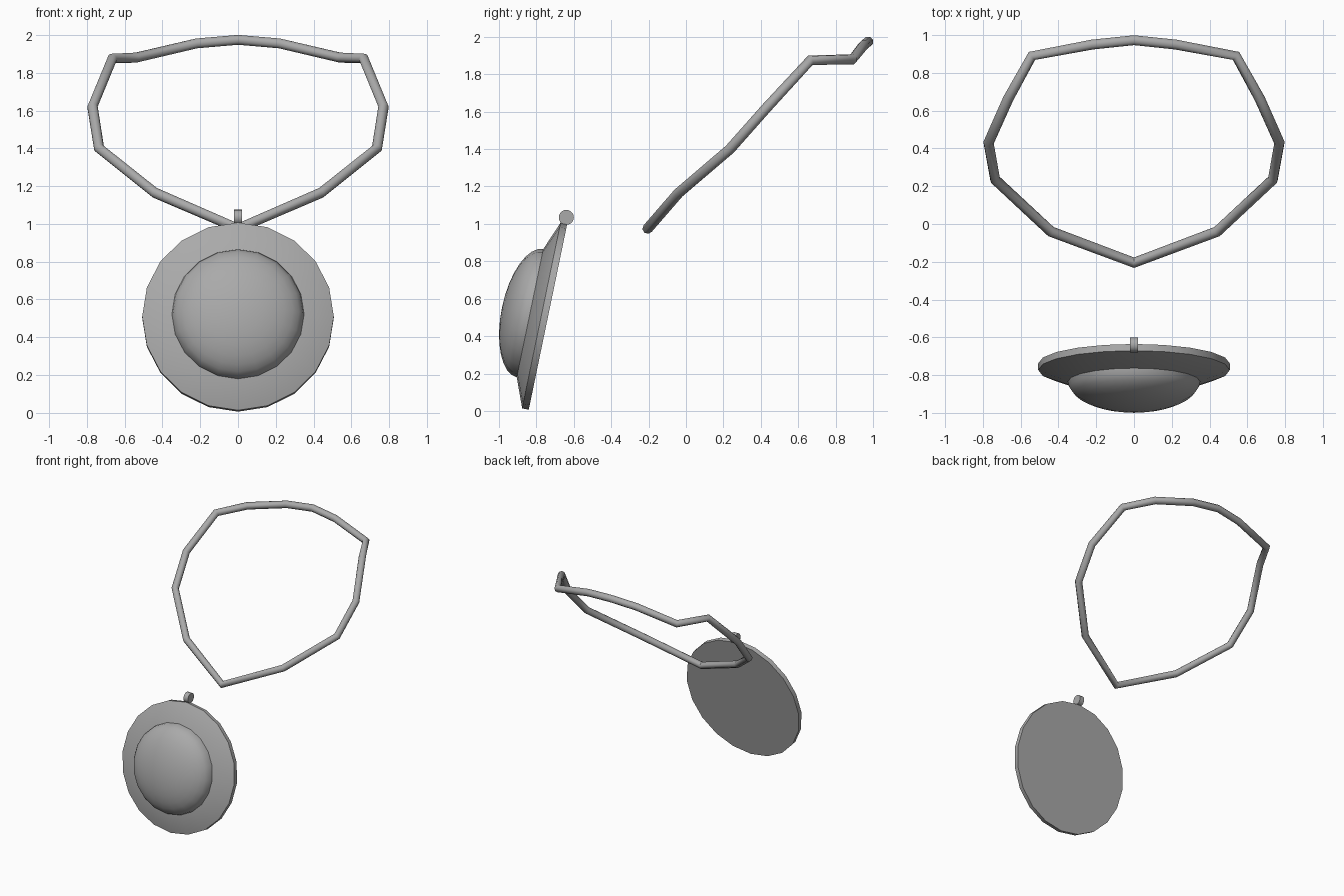
import bpy, bmesh, math
from mathutils import Matrix, Vector

if "Cube" in bpy.data.objects:
    bpy.data.objects.remove(bpy.data.objects["Cube"])

metal = bpy.data.materials.new("grey_metal")
metal.diffuse_color = (0.4, 0.4, 0.4, 1)
metal.use_nodes = True
metal.node_tree.nodes["Principled BSDF"].inputs["Base Color"].default_value = metal.diffuse_color


def finish(ob, angle):
    ob.data.materials.clear()
    ob.data.materials.append(metal)
    bpy.ops.object.select_all(action='DESELECT')
    ob.select_set(True)
    bpy.context.view_layer.objects.active = ob
    bpy.ops.object.shade_smooth_by_angle(angle=math.radians(angle))


def lathe(name, profile, sides, matrix, angle):
    """Revolve (radius, height) points about local z, then place the result."""
    bm = bmesh.new()
    pts = [bm.verts.new((r, 0, h)) for r, h in profile]
    edges = [bm.edges.new(p) for p in zip(pts, pts[1:])]
    bmesh.ops.spin(bm, geom=pts + edges, axis=(0, 0, 1), cent=(0, 0, 0),
                   angle=2 * math.pi, steps=sides)
    bmesh.ops.remove_doubles(bm, verts=bm.verts, dist=1e-4)
    bmesh.ops.recalc_face_normals(bm, faces=bm.faces)
    bm.transform(matrix)
    me = bpy.data.meshes.new(name)
    bm.to_mesh(me)
    bm.free()
    ob = bpy.data.objects.new(name, me)
    bpy.context.collection.objects.link(ob)
    finish(ob, angle)


# Pendant leans back: local z points forward and a little up
lean = Matrix.Translation((0, -0.738, 0.503)) @ Matrix.Rotation(math.radians(78.3), 4, 'X')

# Pendant plate: flat back, thin rim, front sloping up to the stone
lathe("pendant_plate", [(0, 0), (0.507, 0), (0.507, 0.036), (0.35, 0.098), (0, 0.098)],
      20, lean, 30)

# Domed stone
dome = [(0.35 * math.cos(t), 0.097 + 0.154 * math.sin(t))
        for t in (i * math.pi / 16 for i in range(8))]
lathe("domed_stone", dome + [(0, 0.251)], 20, lean, 40)

# Small round hanger above the plate
side = Matrix.Translation((0, -0.64, 1.035)) @ Matrix.Rotation(math.pi / 2, 4, 'Y')
lathe("hanger", [(0, -0.02), (0.04, -0.02), (0.04, 0.02), (0, 0.02)], 20, side, 30)

# Cord: right half of the path, mirrored to close the loop
half = [(0, -0.205, 0.975), (0.44, -0.04, 1.165), (0.735, 0.235, 1.40),
        (0.77, 0.43, 1.62), (0.665, 0.665, 1.875), (0.54, 0.89, 1.88),
        (0.22, 0.95, 1.955), (0, 0.973, 1.974)]
path = [Vector(p) for p in half + [(-x, y, z) for x, y, z in half[-2:0:-1]]]
curve = bpy.data.curves.new("cord", 'CURVE')
curve.dimensions = '3D'
curve.bevel_depth = 0.028
curve.bevel_resolution = 2
spline = curve.splines.new('POLY')
spline.points.add(len(path) - 1)
for point, co in zip(spline.points, path):
    point.co = (*co, 1)
spline.use_cyclic_u = True
cord = bpy.data.objects.new("cord", curve)
bpy.context.collection.objects.link(cord)
bpy.ops.object.select_all(action='DESELECT')
cord.select_set(True)
bpy.context.view_layer.objects.active = cord
bpy.ops.object.convert(target='MESH')
finish(bpy.context.view_layer.objects.active, 50)
